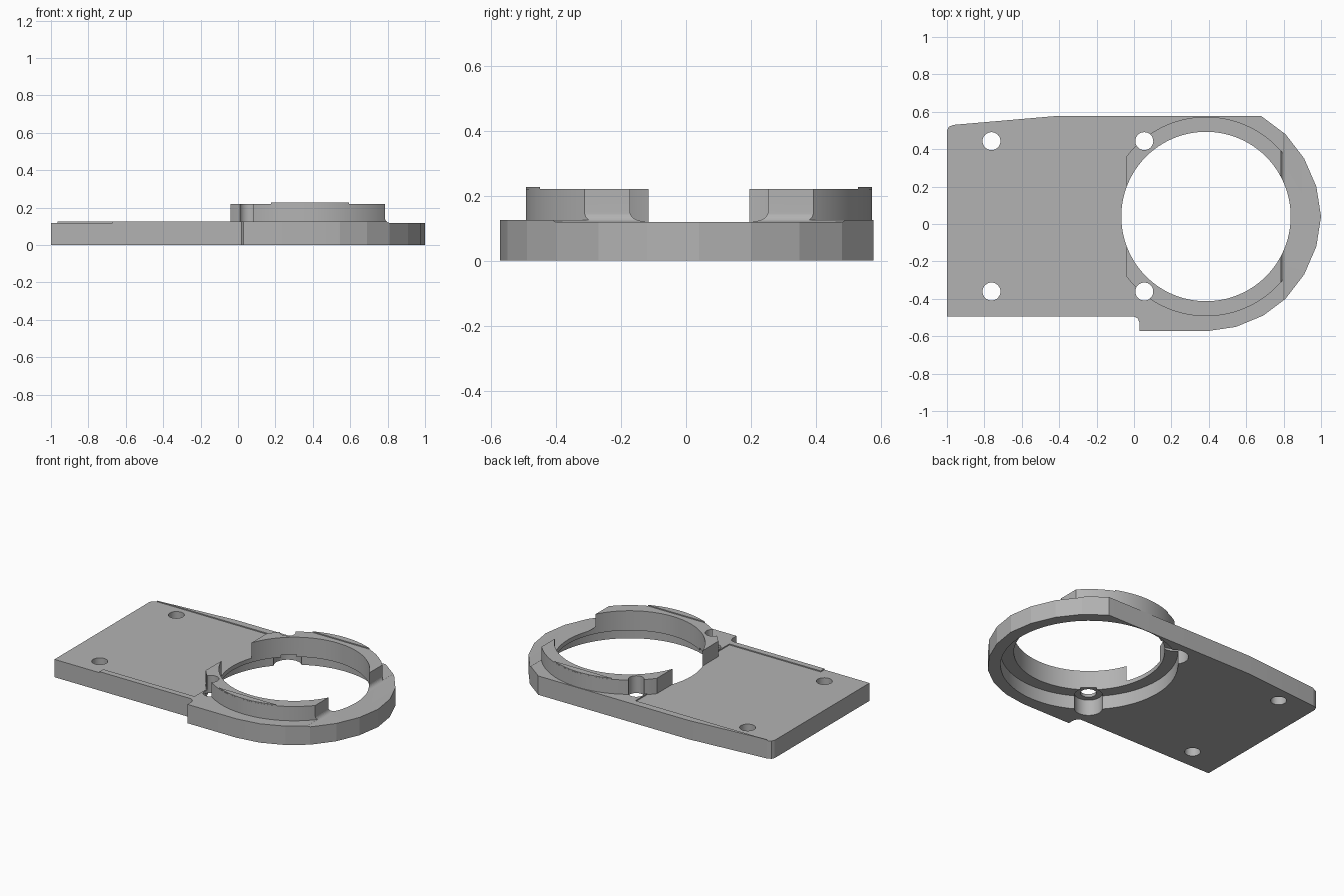
import bpy, bmesh, math

old = bpy.data.objects.get("Cube")
if old:
    bpy.data.objects.remove(old, do_unlink=True)

grey = bpy.data.materials.new("plain grey")
grey.use_nodes = True
grey.diffuse_color = (0.45, 0.45, 0.45, 1)
grey.node_tree.nodes["Principled BSDF"].inputs["Base Color"].default_value = grey.diffuse_color

CX, CY = 0.385, 0.04
INNER, OUTER = 0.453, 0.533
FLOOR, TOP, RING_TOP = 0.118, 0.125, 0.22


def arc(x, y, r, a0=0.0, a1=2 * math.pi, n=96):
    """Points on an arc; a full turn leaves out the repeated end."""
    full = abs(a1 - a0 - 2 * math.pi) < 1e-6
    steps = n if full else n - 1
    return [(x + r * math.cos(a0 + (a1 - a0) * i / steps),
             y + r * math.sin(a0 + (a1 - a0) * i / steps)) for i in range(n)]


def prism(name, pts, low, high, along_y=False):
    """Extrude a closed outline along z, or an x-z profile along y."""
    bm = bmesh.new()
    place = (lambda p: (p[0], low, p[1])) if along_y else (lambda p: (p[0], p[1], low))
    face = bm.faces.new([bm.verts.new(place(p)) for p in pts])
    new = bmesh.ops.extrude_face_region(bm, geom=[face])["geom"]
    depth = high - low
    bmesh.ops.translate(bm, verts=[g for g in new if isinstance(g, bmesh.types.BMVert)],
                        vec=(0, depth, 0) if along_y else (0, 0, depth))
    bmesh.ops.recalc_face_normals(bm, faces=bm.faces)
    mesh = bpy.data.meshes.new(name)
    bm.to_mesh(mesh)
    bm.free()
    mesh.materials.append(grey)
    obj = bpy.data.objects.new(name, mesh)
    bpy.context.collection.objects.link(obj)
    return obj


def combine(target, tool, operation):
    mod = target.modifiers.new("shape", "BOOLEAN")
    mod.operation, mod.object, mod.solver = operation, tool, "EXACT"
    bpy.context.view_layer.objects.active = target
    bpy.ops.object.modifier_apply(modifier=mod.name)
    bpy.data.objects.remove(tool, do_unlink=True)


# Base plate with faceted round end and stepped front edge
outline = [(-1, -0.495), (0, -0.495), (0.02, -0.505), (0.03, -0.53), (0.03, -0.573),
           (0.39, -0.573), (0.545, -0.55), (0.69, -0.49), (0.81, -0.40), (0.91, -0.27),
           (0.975, -0.12), (1, 0.04), (0.975, 0.2), (0.91, 0.35), (0.81, 0.48),
           (0.68, 0.577), (-0.42, 0.577), (-0.965, 0.53), (-0.99, 0.52), (-1, 0.5)]
plate = prism("mounting_plate", outline, 0, TOP)

# Shallow recessed floor, open at the end and at the front corner
recess = [(-1.1, -0.6), (-0.67, -0.6), (-0.67, -0.455), (0, -0.455), (0, 0.53), (-1.1, 0.53)]
combine(plate, prism("recess", recess, FLOOR, 0.3), "DIFFERENCE")

# Collar with a flat left side
half = math.acos((-0.04 - CX) / OUTER)
combine(plate, prism("collar", arc(CX, CY, OUTER, -half, half), 0.05, RING_TOP), "UNION")

# Thin raised edges on the front and back of the collar
lift = math.asin(0.49 / OUTER)
for turn in (0, math.pi):
    edge = arc(CX, CY, OUTER - 0.001, turn + lift, turn + math.pi - lift, 24)
    combine(plate, prism("collar_edge", edge, 0.15, RING_TOP + 0.007), "UNION")

# Right side of the collar cut flat, with a fillet at its foot
fillet = arc(0.815, FLOOR + 0.03, 0.03, math.pi, 1.5 * math.pi, 8)
combine(plate, prism("flat_cut", fillet + [(1.1, FLOOR), (1.1, 0.3), (0.785, 0.3)],
                     -0.8, 0.8, True), "DIFFERENCE")

# Main opening and the wider bore from below
combine(plate, prism("opening", arc(CX, CY, INNER), -0.1, 0.4), "DIFFERENCE")
combine(plate, prism("lower_bore", arc(CX, CY, OUTER), -0.1, 0.09), "DIFFERENCE")

# Screw holes, with pockets beneath the two beside the collar
for y in (0.443, -0.361):
    combine(plate, prism("pocket", arc(0.055, y, 0.085, n=32), -0.1, 0.105), "DIFFERENCE")
    for x in (-0.762, 0.055):
        combine(plate, prism("screw_hole", arc(x, y, 0.048, n=32), -0.1, 0.4), "DIFFERENCE")

plate.select_set(True)
bpy.context.view_layer.objects.active = plate
bpy.ops.object.shade_smooth_by_angle(angle=math.radians(12))
